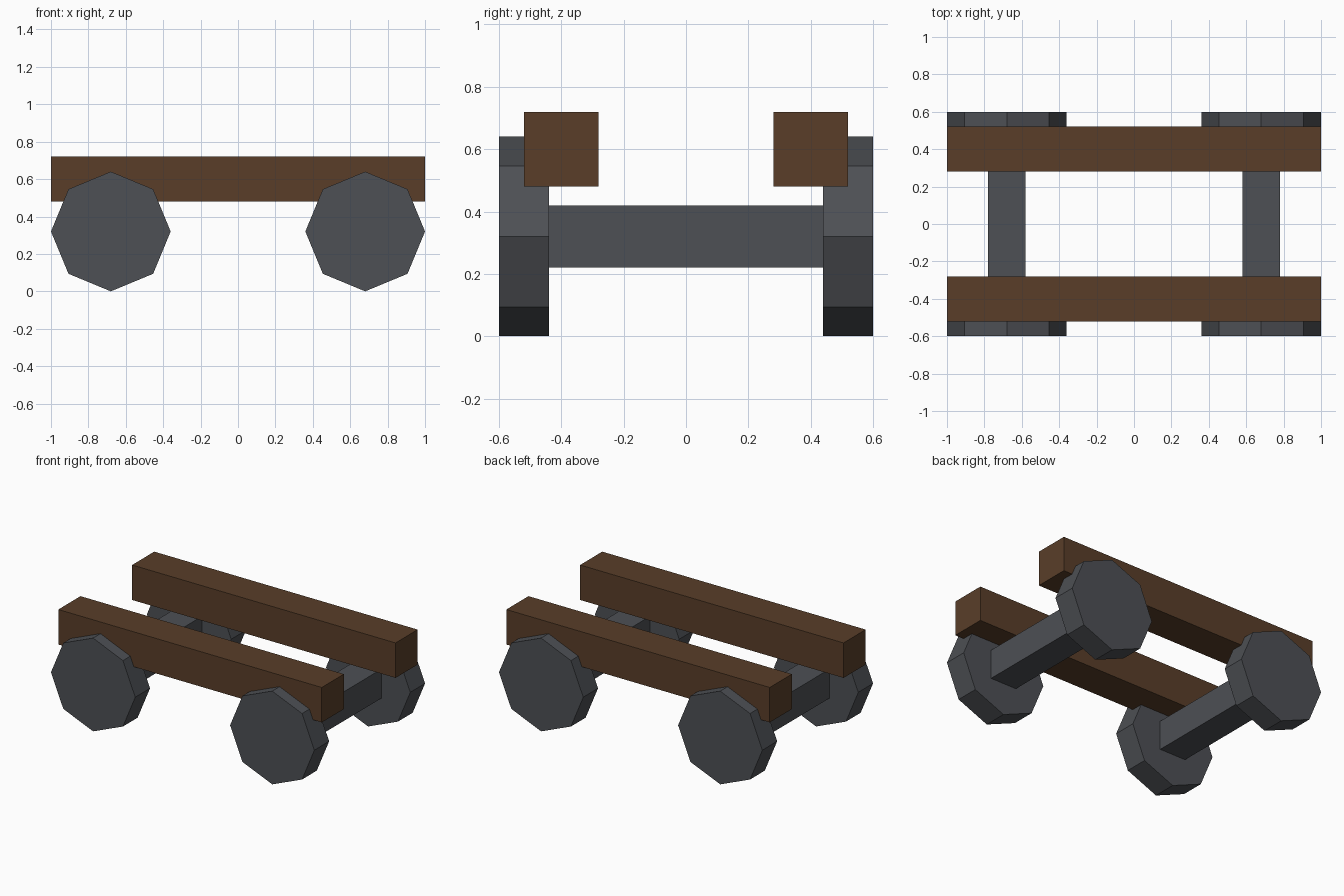
import bpy
from math import radians

if "Cube" in bpy.data.objects:
    bpy.data.objects.remove(bpy.data.objects["Cube"])


def material(name, rgb):
    m = bpy.data.materials.new(name)
    m.diffuse_color = (*rgb, 1)
    m.use_nodes = True
    m.node_tree.nodes["Principled BSDF"].inputs["Base Color"].default_value = m.diffuse_color
    return m


wood = material("dark_wood", (0.10, 0.048, 0.022))
iron = material("dark_iron", (0.075, 0.08, 0.09))


def box(name, center, size, mat):
    bpy.ops.mesh.primitive_cube_add(size=1, location=center)
    ob = bpy.context.object
    ob.name = name
    ob.scale = size
    bpy.ops.object.transform_apply(location=False, rotation=False, scale=True)
    ob.data.materials.append(mat)


def wheel(name, center):
    bpy.ops.mesh.primitive_cylinder_add(vertices=8, radius=0.32, depth=0.16,
                                        location=center, rotation=(radians(90), 0, 0))
    ob = bpy.context.object
    ob.name = name
    ob.data.materials.append(iron)


# Two long side beams
for side, y in (("front", -0.4), ("back", 0.4)):
    box(f"{side}_beam", (0, y, 0.6), (2, 0.24, 0.24), wood)

# Square axles, each with a pair of eight-sided wheels
for end, x in (("left", -0.68), ("right", 0.68)):
    box(f"{end}_axle", (x, 0, 0.32), (0.2, 1.04, 0.2), iron)
    for side, y in (("front", -0.52), ("back", 0.52)):
        wheel(f"{end}_{side}_wheel", (x, y, 0.32))
